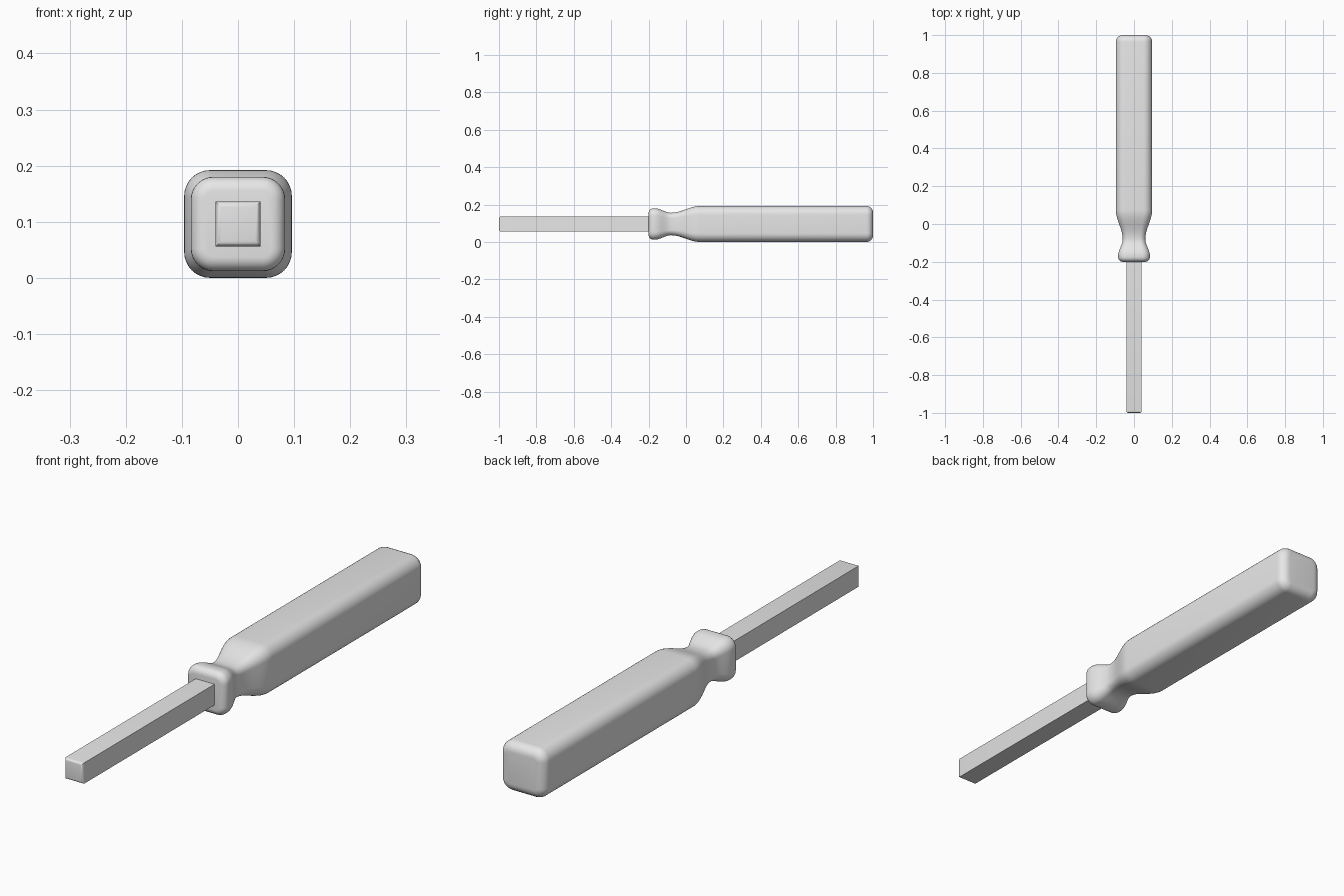
import bpy, bmesh, math
from math import sin, cos, pi, radians

cube = bpy.data.objects.get("Cube")
if cube:
    bpy.data.objects.remove(cube, do_unlink=True)

MID_Z = 0.096   # height of the tool's long axis

grey = bpy.data.materials.new("plain grey")
grey.use_nodes = True
grey.diffuse_color = (0.8, 0.8, 0.8, 1)
grey.node_tree.nodes["Principled BSDF"].inputs["Base Color"].default_value = (0.8, 0.8, 0.8, 1)


def rounded_square(half, radius, y, steps=8):
    """Points of a rounded square lying across the tool's axis."""
    pts = []
    for corner in range(4):
        mid = pi / 4 + corner * pi / 2
        cx = math.copysign(half - radius, cos(mid))
        cz = math.copysign(half - radius, sin(mid))
        for i in range(steps + 1):
            a = corner * pi / 2 + i / steps * pi / 2
            pts.append((cx + radius * cos(a), y, MID_Z + cz + radius * sin(a)))
    return pts


def finish(bm, name, angle):
    bmesh.ops.recalc_face_normals(bm, faces=bm.faces)
    mesh = bpy.data.meshes.new(name)
    bm.to_mesh(mesh)
    bm.free()
    mesh.materials.append(grey)
    obj = bpy.data.objects.new(name, mesh)
    bpy.context.collection.objects.link(obj)
    bpy.ops.object.select_all(action='DESELECT')
    bpy.context.view_layer.objects.active = obj
    obj.select_set(True)
    bpy.ops.object.shade_smooth_by_angle(angle=radians(angle))
    return obj


def blend(y0, h0, y1, h1, steps):
    """Smooth S-shaped change of half width between two stations."""
    out = []
    for i in range(steps + 1):
        t = i / steps
        h = h0 + (h1 - h0) * (1 - cos(pi * t)) / 2
        out.append((y0 + (y1 - y0) * t, h, h * 0.48))
    return out


def round_end(y, half, radius, inward, steps=6):
    """Quarter-round edge, listed from the flat end face outwards."""
    out = []
    for i in range(steps + 1):
        a = i / steps * pi / 2
        inset = radius * (1 - sin(a))
        out.append((y + inward * radius * (1 - cos(a)), half - inset, half * 0.48 - inset))
    return out


# Handle: rounded-square sections along a collar, neck and grip profile
stations = round_end(-0.2, 0.084, 0.025, 1)
stations += blend(-0.168, 0.084, -0.08, 0.06, 10)
stations += blend(-0.08, 0.06, 0.075, 0.096, 14)[1:]
stations += round_end(1.0, 0.096, 0.035, -1)[::-1]

bm = bmesh.new()
rings = [[bm.verts.new(p) for p in rounded_square(h, r, y)] for y, h, r in stations]
for a, b in zip(rings, rings[1:]):
    n = len(a)
    for i in range(n):
        j = (i + 1) % n
        bm.faces.new((a[i], a[j], b[j], b[i]))
bm.faces.new(rings[0])
bm.faces.new(rings[-1][::-1])
finish(bm, "handle", 40)

# Shaft: square bar with a softened tip
bm = bmesh.new()
bar = []
for i in range(5):
    a = i / 4 * pi / 2
    bar.append((-1 + 0.01 * (1 - cos(a)), 0.03 + 0.01 * sin(a)))
bar.append((-0.18, 0.04))
rings = [[bm.verts.new((sx * h, y, MID_Z + sz * h))
          for sx, sz in ((1, 1), (-1, 1), (-1, -1), (1, -1))] for y, h in bar]
for a, b in zip(rings, rings[1:]):
    for i in range(4):
        j = (i + 1) % 4
        bm.faces.new((a[i], a[j], b[j], b[i]))
bm.faces.new(rings[0])
bm.faces.new(rings[-1][::-1])
finish(bm, "shaft", 30)
